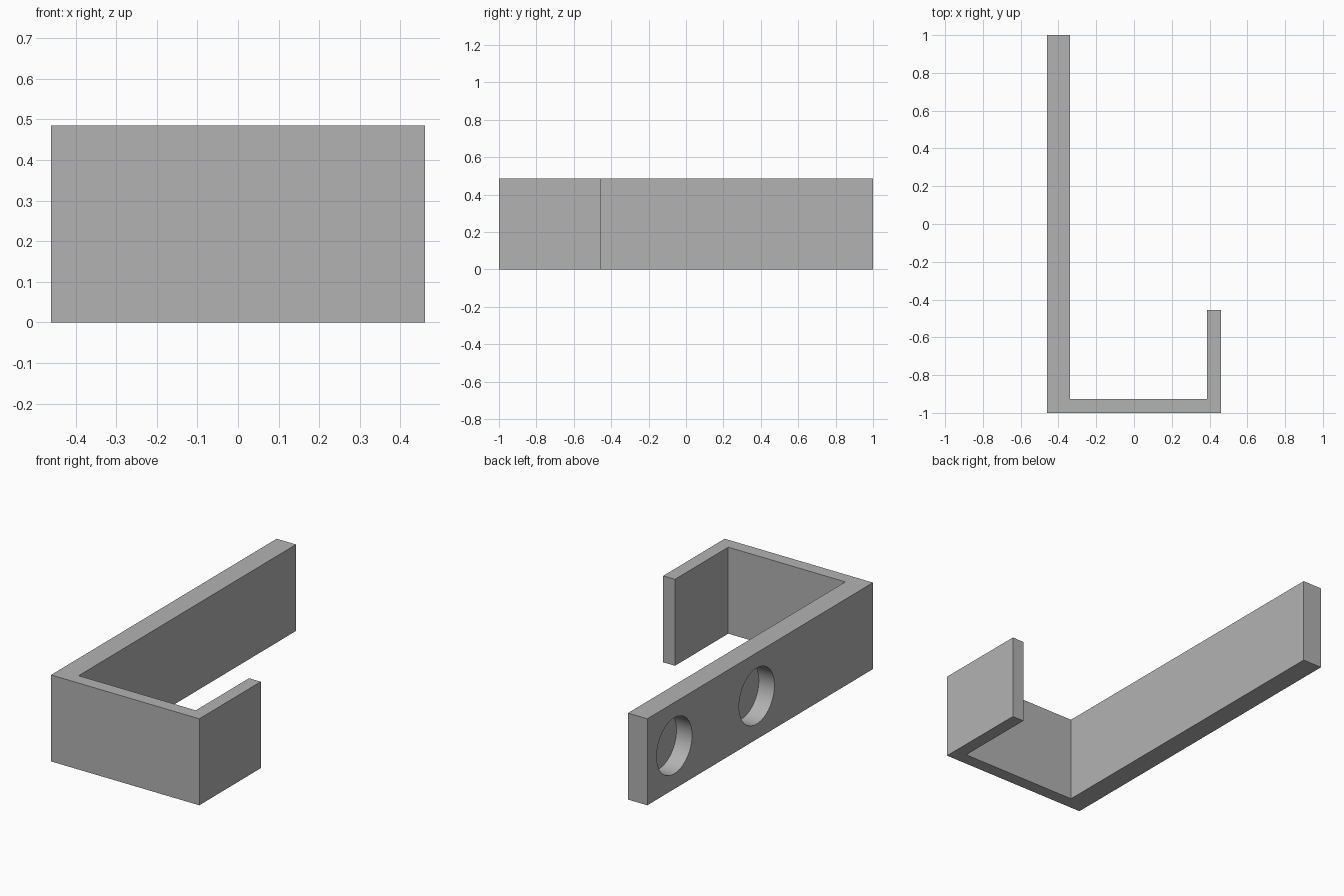
import bpy
import bmesh
import math

cube = bpy.data.objects.get("Cube")
if cube:
    bpy.data.objects.remove(cube, do_unlink=True)

# Dimensions
W, L, H = 0.46, 1.0, 0.485          # half width, half length, height
BACK, WALL = 0.12, 0.073            # back plate and hook wall thickness
LIP_END = -0.455
HOLE_R, HOLE_DEPTH = 0.157, 0.097
HOLE_Y = (0.76, 0.03)

grey = bpy.data.materials.new("plain grey")
grey.use_nodes = True
colour = (0.448, 0.448, 0.448, 1)
grey.diffuse_color = colour
grey.node_tree.nodes["Principled BSDF"].inputs["Base Color"].default_value = colour

# J-shaped hook: profile in plan, extruded upward
profile = [(-W, -L), (W, -L), (W, LIP_END), (W - WALL, LIP_END),
           (W - WALL, WALL - L), (BACK - W, WALL - L), (BACK - W, L), (-W, L)]
bm = bmesh.new()
base = bm.faces.new([bm.verts.new((x, y, 0)) for x, y in profile])
top = bmesh.ops.extrude_face_region(bm, geom=[base])["geom"]
bmesh.ops.translate(bm, vec=(0, 0, H),
                    verts=[g for g in top if isinstance(g, bmesh.types.BMVert)])
bmesh.ops.recalc_face_normals(bm, faces=bm.faces)
mesh = bpy.data.meshes.new("hook")
bm.to_mesh(mesh)
bm.free()
mesh.materials.append(grey)
hook = bpy.data.objects.new("hook", mesh)
bpy.context.collection.objects.link(hook)

# Blind round pockets in the outer face of the back plate
for i, y in enumerate(HOLE_Y):
    bpy.ops.mesh.primitive_cylinder_add(
        vertices=64, radius=HOLE_R, depth=2 * HOLE_DEPTH,
        location=(-W, y, H / 2), rotation=(0, math.pi / 2, 0))
    cutter = bpy.context.object
    cutter.name = f"pocket_cutter_{i + 1}"
    cutter.data.materials.append(grey)
    cut = hook.modifiers.new(f"pocket_{i + 1}", "BOOLEAN")
    cut.operation = "DIFFERENCE"
    cut.solver = "EXACT"
    cut.object = cutter
    bpy.ops.object.select_all(action="DESELECT")
    hook.select_set(True)
    bpy.context.view_layer.objects.active = hook
    bpy.ops.object.modifier_apply(modifier=cut.name)
    bpy.data.objects.remove(cutter, do_unlink=True)

# Smooth pocket walls, keep every corner sharp
bpy.ops.object.shade_smooth_by_angle(angle=math.radians(30))
